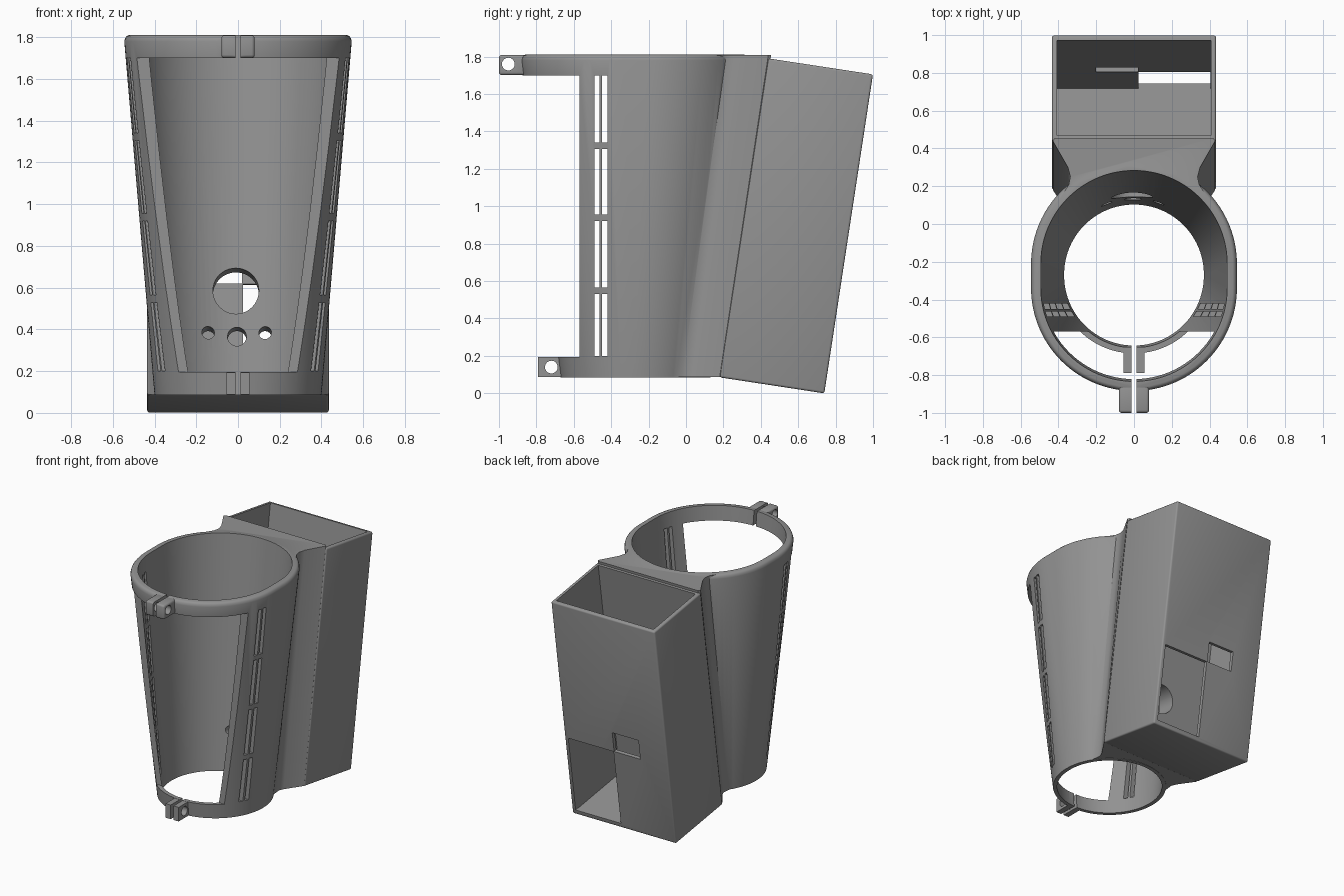
import bpy, bmesh, math
from mathutils import Vector

if "Cube" in bpy.data.objects:
    bpy.data.objects.remove(bpy.data.objects["Cube"])

TILT = math.atan2(0.26, 1.705)            # lean of the rear box
FRONT = Vector((0, 0.18, 0.085))          # lower front edge of the rear box
DEPTH = Vector((0, math.cos(TILT), -math.sin(TILT)))
UP = Vector((0, math.sin(TILT), math.cos(TILT)))


def finish(name, bm):
    bmesh.ops.recalc_face_normals(bm, faces=bm.faces)
    if bm.calc_volume(signed=True) < 0:
        bmesh.ops.reverse_faces(bm, faces=bm.faces)
    me = bpy.data.meshes.new(name)
    bm.to_mesh(me)
    bm.free()
    ob = bpy.data.objects.new(name, me)
    bpy.context.collection.objects.link(ob)
    return ob


def loft(name, sections):
    """Closed solid through equally long loops of points."""
    bm = bmesh.new()
    loops = [[bm.verts.new(p) for p in s] for s in sections]
    for a, b in zip(loops, loops[1:]):
        for i in range(len(a)):
            j = (i + 1) % len(a)
            bm.faces.new((a[i], a[j], b[j], b[i]))
    bm.faces.new(loops[0][::-1])
    bm.faces.new(loops[-1])
    return finish(name, bm)


def block(name, x, y, z, tilted=False, bevel=0):
    """Box from ranges; tilted boxes use depth and height along the lean."""
    def point(px, py, pz):
        if tilted:
            return FRONT + Vector((px, 0, 0)) + DEPTH * py + UP * pz
        return Vector((px, py, pz))
    corners = ((0, 0), (1, 0), (1, 1), (0, 1))
    ob = loft(name, [[point(x[i], y[j], h) for i, j in corners] for h in z])
    if bevel:
        bm = bmesh.new()
        bm.from_mesh(ob.data)
        bmesh.ops.bevel(bm, geom=bm.edges[:], offset=bevel, segments=3,
                        profile=0.5, affect='EDGES')
        bm.to_mesh(ob.data)
        bm.free()
    return ob


def rod(name, centre, axis, radius, length):
    bm = bmesh.new()
    bmesh.ops.create_cone(bm, cap_ends=True, segments=40, radius1=radius,
                          radius2=radius, depth=length)
    rot = Vector((0, 0, 1)).rotation_difference(axis).to_matrix().to_4x4()
    bm.transform(rot)
    bmesh.ops.translate(bm, verts=bm.verts, vec=centre)
    return finish(name, bm)


def oval(z, r, n=48):
    """Two half circles whose centres spread apart towards the top."""
    t = max(0.02, (z - 0.085) / 1.725)
    pts = []
    for start, c in ((0, -0.27 + 0.06 * t), (math.pi, -0.27 - 0.07 * t)):
        for i in range(n + 1):
            a = start + math.pi * i / n
            pts.append(Vector((r * math.cos(a), c + r * math.sin(a), z)))
    return pts


def volume(me):
    bm = bmesh.new()
    bm.from_mesh(me)
    v = bm.calc_volume(signed=True)
    bm.free()
    return v


def combine(body, tool, op):
    """Boolean with a volume check; tries a second solver if implausible."""
    old = volume(body.data)
    for solver in ('MANIFOLD', 'EXACT'):
        m = body.modifiers.new("cut", 'BOOLEAN')
        m.operation, m.object, m.solver = op, tool, solver
        bpy.context.view_layer.update()
        dg = bpy.context.evaluated_depsgraph_get()
        me = bpy.data.meshes.new_from_object(body.evaluated_get(dg))
        body.modifiers.clear()
        new = volume(me)
        good = new > old * 1.00001 if op == 'UNION' else old * 0.1 < new < old * 0.999999
        if good:
            body.data = me
            break
    bpy.data.objects.remove(tool)


# Tapered sleeve with a rounded upper lip
body = loft("sleeve_and_box", [oval(0.085, 0.40), oval(1.78, 0.545), oval(1.797, 0.54),
                               oval(1.806, 0.532), oval(1.81, 0.522)])

# Flared web joining sleeve and box
low = [(0.42, 0.20), (0.43, 0.18), (0.345, 0.055), (0.33, 0.02), (0.333, -0.02), (0.34, -0.06), (0.25, -0.2)]
top = [(0.42, 0.455), (0.43, 0.44), (0.35, 0.30), (0.337, 0.25), (0.345, 0.21), (0.375, 0.16), (0.25, 0.0)]


def mirrored(half, z):
    return [Vector((x, y, z)) for x, y in half] + [Vector((-x, y, z)) for x, y in half[::-1]]


combine(body, loft("web", [mirrored(low, 0.087), mirrored(top, 1.808)]), 'UNION')

# Rear box
combine(body, block("box", (-0.435, 0.435), (0, 0.566), (0, 1.725), True, 0.012), 'UNION')

# Hollow sleeve, hollow box, front opening
hollows = [
    loft("bore", [oval(0.03, 0.366), oval(1.79, 0.492), oval(1.90, 0.50)]),
    block("box_inside", (-0.408, 0.408), (0.03, 0.538), (0.03, 1.9), True),
    block("front_opening", (-0.8, 0.8), (-1.3, -0.57), (0.195, 1.70)),
]
for h in hollows:
    combine(body, h, 'DIFFERENCE')

# Clamp tabs at both rings
combine(body, block("upper_tab", (-0.08, 0.08), (-1.0, -0.855), (1.701, 1.809), False, 0.015), 'UNION')
combine(body, block("lower_tab", (-0.055, 0.055), (-0.79, -0.65), (0.087, 0.194)), 'UNION')

X = Vector((1, 0, 0))
cuts = [
    block("clamp_gap", (-0.012, 0.012), (-1.2, -0.6), (0, 1.95)),
    rod("upper_bolt_hole", Vector((0, -0.95, 1.76)), X, 0.034, 0.4),
    rod("lower_bolt_hole", Vector((0, -0.72, 0.14)), X, 0.034, 0.4),
    block("rear_hatch", (0.025, 0.405), (0.5, 0.65), (0.035, 0.62), True),
    block("rear_window", (-0.2, 0.02), (0.5, 0.65), (0.622, 0.775), True),
]
# Passages between sleeve and box
for x, z, r in ((-0.01, 0.587, 0.11), (-0.005, 0.365, 0.045),
                (-0.143, 0.38, 0.03), (0.13, 0.38, 0.03)):
    cuts.append(rod("passage", Vector((x, 0.2, z - 0.01)), DEPTH, r, 0.4))
# Side slots in two columns of four
for y0, y1 in ((-0.49, -0.463), (-0.449, -0.42)):
    for z0, z1 in ((0.2, 0.53), (0.565, 0.92), (0.955, 1.305), (1.34, 1.70)):
        cuts.append(block("slot", (-0.8, 0.8), (y0, y1), (z0, z1)))
for c in cuts:
    combine(body, c, 'DIFFERENCE')

grey = bpy.data.materials.new("grey plastic")
grey.diffuse_color = (0.29, 0.29, 0.29, 1)
grey.use_nodes = True
grey.node_tree.nodes["Principled BSDF"].inputs["Base Color"].default_value = grey.diffuse_color
body.data.materials.clear()
body.data.materials.append(grey)
for p in body.data.polygons:
    p.material_index = 0

bpy.context.view_layer.objects.active = body
body.select_set(True)
bpy.ops.object.shade_smooth_by_angle(angle=math.radians(30))
